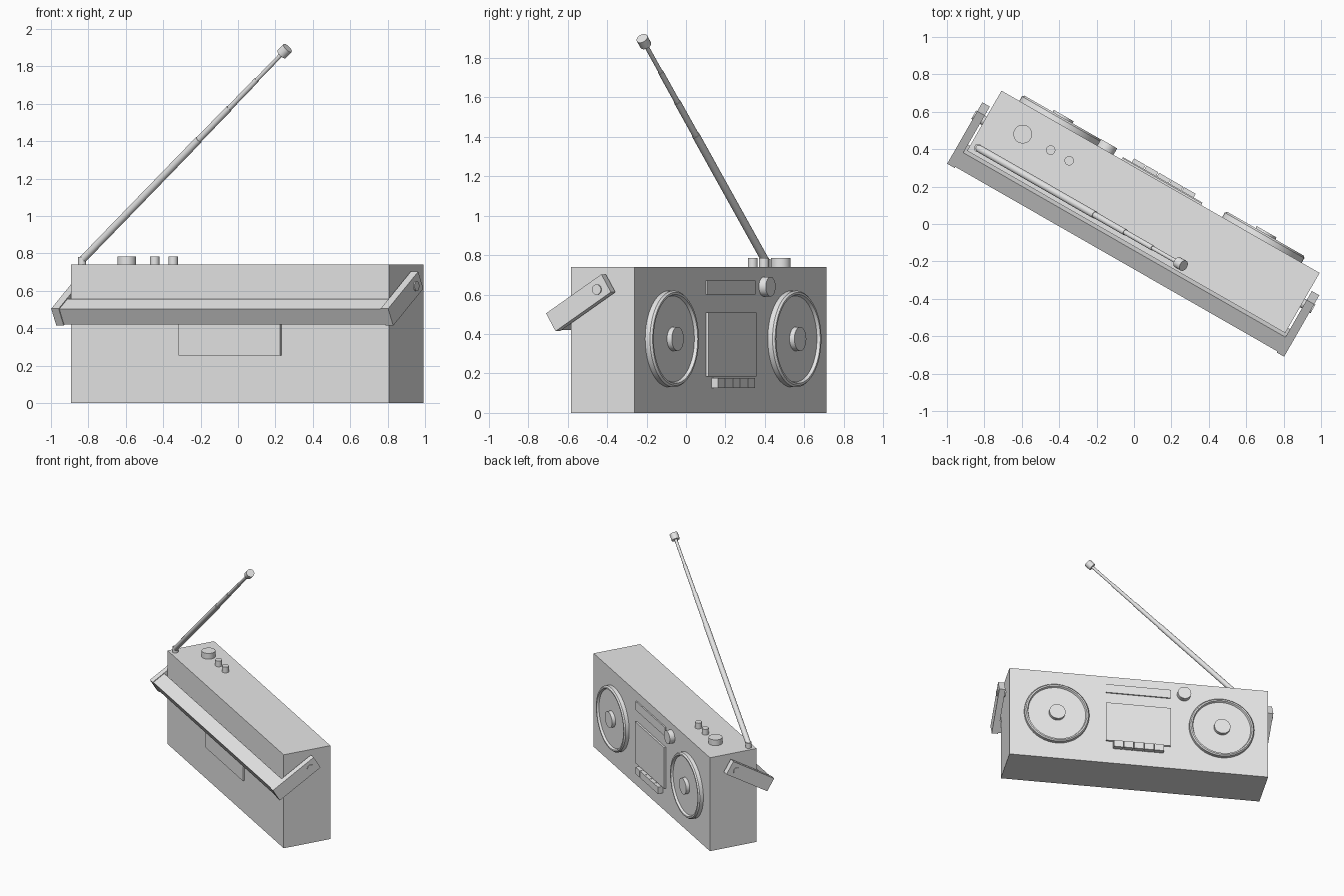
import bpy, bmesh, math
from mathutils import Matrix, Vector

if "Cube" in bpy.data.objects:
    bpy.data.objects.remove(bpy.data.objects["Cube"])

grey = bpy.data.materials.new("light grey")
grey.use_nodes = True
grey.diffuse_color = (0.8, 0.8, 0.8, 1)
grey.node_tree.nodes["Principled BSDF"].inputs["Base Color"].default_value = (0.8, 0.8, 0.8, 1)

# The whole radio is turned on its base; parts are laid out in its own axes,
# with speakers on +y and the battery door on -y
PLACE = Matrix.Translation((0.05, 0.065, 0)) @ Matrix.Rotation(math.radians(-29.8), 4, 'Z')
FACE = 0.185   # half depth of the case
END = 0.98     # half length of the case


def finish(name, bm, smooth=False):
    bmesh.ops.recalc_face_normals(bm, faces=bm.faces)
    mesh = bpy.data.meshes.new(name)
    bm.to_mesh(mesh)
    bm.free()
    mesh.materials.append(grey)
    obj = bpy.data.objects.new(name, mesh)
    obj.matrix_world = PLACE
    bpy.context.collection.objects.link(obj)
    if smooth:
        bpy.ops.object.select_all(action='DESELECT')
        obj.select_set(True)
        bpy.context.view_layer.objects.active = obj
        bpy.ops.object.shade_smooth_by_angle(angle=math.radians(30))
    return obj


def box(name, lo, hi, tilt=None):
    """Box between two corners, optionally moved by a matrix."""
    bm = bmesh.new()
    bmesh.ops.create_cube(bm, size=1)
    for v in bm.verts:
        v.co = Vector([(a + b) / 2 + c * (b - a) for a, b, c in zip(lo, hi, v.co)])
    if tilt:
        bm.transform(tilt)
    return finish(name, bm)


def lathe(name, profile, origin, axis, sides=32):
    """Spin (radius, height) points around an axis."""
    bm = bmesh.new()
    verts = [bm.verts.new((r, 0, h)) for r, h in profile]
    edges = [bm.edges.new(pair) for pair in zip(verts, verts[1:])]
    bmesh.ops.spin(bm, geom=verts + edges, cent=(0, 0, 0), axis=(0, 0, 1),
                   angle=math.tau, steps=sides)
    bmesh.ops.remove_doubles(bm, verts=bm.verts, dist=0.0001)
    turn = Vector(axis).to_track_quat('Z', 'Y').to_matrix().to_4x4()
    bm.transform(Matrix.Translation(origin) @ turn)
    return finish(name, bm, smooth=True)


def rod(name, radius, length, origin, axis, sides=32):
    return lathe(name, [(0, 0), (radius, 0), (radius, length), (0, length)], origin, axis, sides)


# Case and battery door
box("case", (-END, -FACE, 0), (END, FACE, 0.74))
box("battery_door", (-0.31, -FACE - 0.012, 0.255), (0.315, -FACE + 0.01, 0.5))

# Speakers: raised rim, sunken cone plate and centre cap
rim = [(0.245, -0.01), (0.245, 0.028), (0.236, 0.038), (0.225, 0.038),
       (0.218, 0.022), (0, 0.022)]
for side, x in (("left", 0.625), ("right", -0.625)):
    lathe(side + "_speaker", rim, (x, FACE, 0.375), (0, 1, 0), 48)
    rod(side + "_speaker_cap", 0.061, 0.05, (x, FACE, 0.375), (0, 1, 0))

# Cassette door, tuning display and dial
box("cassette_door", (-0.24, FACE - 0.01, 0.185), (0.25, FACE + 0.015, 0.51))
box("tuning_display", (-0.24, FACE - 0.01, 0.6), (0.25, FACE + 0.01, 0.67))
rod("tuning_dial", 0.05, 0.04, (-0.34, FACE, 0.64), (0, 1, 0))

# Row of cassette keys
for i in range(5):
    x = -0.185 + i * 0.077
    box(f"cassette_key_{i + 1}", (x, FACE - 0.01, 0.125), (x + 0.072, FACE + 0.038, 0.178))

# Knobs on the top
for name, x, radius in (("volume_knob", -0.766, 0.05), ("tone_knob", -0.594, 0.025),
                        ("balance_knob", -0.48, 0.025)):
    rod(name, radius, 0.055, (x, 0.04, 0.73), (0, 0, 1))

# Carrying handle: tilted forward from two pivots, local -y runs along the arms
tilt = Matrix.Translation((0, 0, 0.625)) @ Matrix.Rotation(math.radians(31.5), 4, 'X')
for side, s in (("left", 1), ("right", -1)):
    inner, outer = sorted((s * 0.992, s * 1.038))
    box(side + "_handle_arm", (inner, -0.317, -0.053), (outer, 0.062, 0.053), tilt)
    rod(side + "_handle_pivot", 0.026, 0.075, (s * 0.97, 0, 0.625), (s, 0, 0))
box("handle_bar", (-0.995, -0.312, -0.048), (0.995, -0.21, 0.048), tilt)

# Telescopic aerial: swivel foot, four narrowing tubes and an end cap
foot = Vector((-0.936, -0.143, 0.765))
tip = Vector((0.315, -0.143, 1.885))
direction = (tip - foot).normalized()
rod("aerial_foot", 0.022, 0.05, (foot.x, foot.y, 0.73), (0, 0, 1), 16)
stops = [0, 0.575, 0.725, 0.86, 1]
for i, (a, b) in enumerate(zip(stops, stops[1:])):
    rod(f"aerial_tube_{i + 1}", 0.02 - 0.003 * i, (b - a) * (tip - foot).length,
        foot.lerp(tip, a), direction, 16)
rod("aerial_cap", 0.03, 0.05, tip - direction * 0.03, direction, 16)
